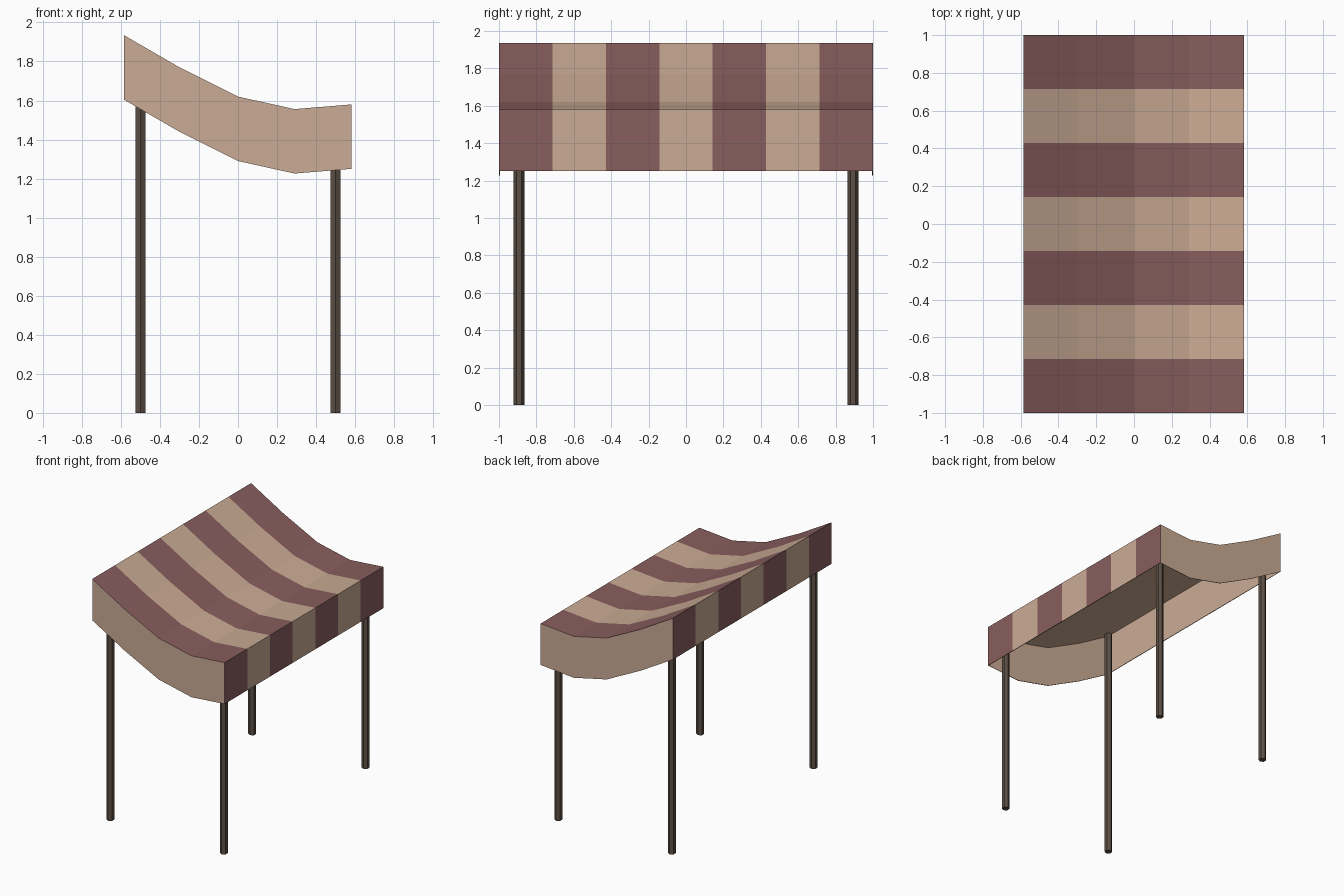
import bpy, bmesh

if "Cube" in bpy.data.objects:
    bpy.data.objects.remove(bpy.data.objects["Cube"])


def material(name, rgb):
    m = bpy.data.materials.new(name)
    m.diffuse_color = (*rgb, 1)
    m.use_nodes = True
    m.node_tree.nodes["Principled BSDF"].inputs["Base Color"].default_value = m.diffuse_color
    return m


wine = material("wine_cloth", (0.25, 0.112, 0.112))
tan = material("tan_cloth", (0.60, 0.41, 0.30))
wood = material("dark_wood", (0.11, 0.08, 0.06))

# Sagging canopy profile (x, z), hem depth and stripe edges along y
PROFILE = [(-0.585, 1.935), (-0.30, 1.77), (0.0, 1.62), (0.29, 1.556), (0.582, 1.58)]
DROP = 0.33
STRIPES = 7
ys = [-1 + 2 * j / STRIPES for j in range(STRIPES + 1)]

bm = bmesh.new()
cache = {}


def v(i, j, low=0):
    key = (i, j, low)
    if key not in cache:
        x, z = PROFILE[i]
        cache[key] = bm.verts.new((x, ys[j], z - low * DROP))
    return cache[key]


def face(verts, mat):
    bm.faces.new(verts).material_index = mat


last = len(PROFILE) - 1
for j in range(STRIPES):
    mat = j % 2
    # Striped roof
    for i in range(last):
        face([v(i, j), v(i + 1, j), v(i + 1, j + 1), v(i, j + 1)], mat)
    # Striped valances on the low and high edges
    face([v(last, j), v(last, j, 1), v(last, j + 1, 1), v(last, j + 1)], mat)
    face([v(0, j), v(0, j + 1), v(0, j + 1, 1), v(0, j, 1)], mat)

# Plain end valances following the sag
for i in range(last):
    face([v(i, 0, 1), v(i + 1, 0, 1), v(i + 1, 0), v(i, 0)], 1)
    face([v(i, STRIPES), v(i + 1, STRIPES), v(i + 1, STRIPES, 1), v(i, STRIPES, 1)], 1)

mesh = bpy.data.meshes.new("canopy")
bm.to_mesh(mesh)
bm.free()
for m in (wine, tan, tan, tan):
    mesh.materials.append(m)
canopy = bpy.data.objects.new("canopy", mesh)
bpy.context.collection.objects.link(canopy)

# Thin cloth with a plain tan lining
cloth = canopy.modifiers.new("cloth_thickness", "SOLIDIFY")
cloth.thickness = 0.005
cloth.offset = -1
cloth.material_offset = 2

# Hexagonal posts reaching the underside of the roof
for side, x, height in (("high", -0.5, 1.87), ("low", 0.5, 1.562)):
    for end, y in (("front", -0.893), ("back", 0.893)):
        bpy.ops.mesh.primitive_cylinder_add(vertices=6, radius=0.029, depth=height,
                                            location=(x, y, height / 2))
        post = bpy.context.object
        post.name = f"{end}_{side}_post"
        post.data.materials.append(wood)
